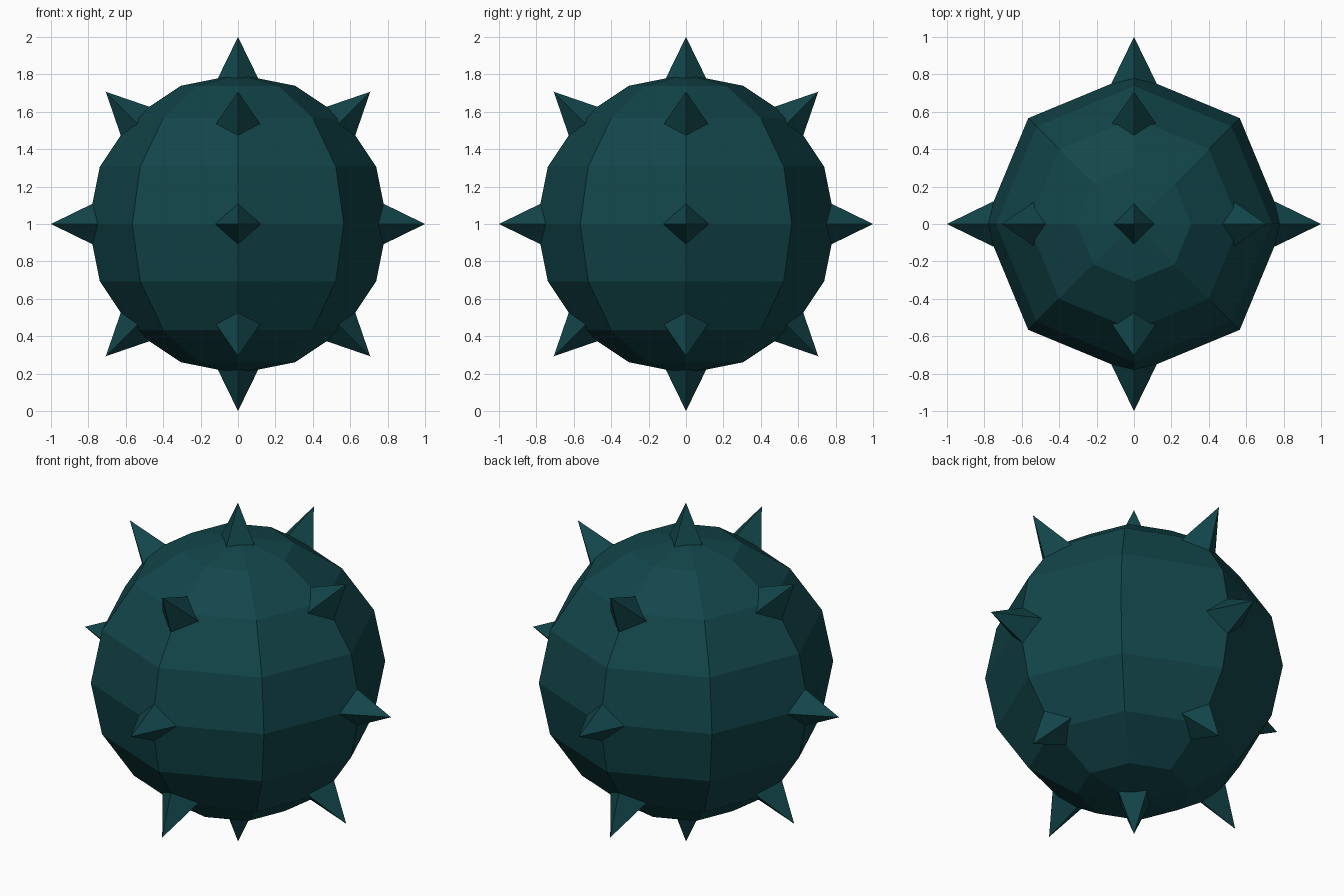
import bpy, bmesh
from math import radians
from mathutils import Matrix

if "Cube" in bpy.data.objects:
    bpy.data.objects.remove(bpy.data.objects["Cube"])

CENTRE = Matrix.Translation((0, 0, 1))
BODY_R, TIP_R = 0.8, 1.0
SPIKE_R, SPIKE_H = 0.122, 0.25

teal = bpy.data.materials.new("dark_teal")
teal.diffuse_color = (0.006, 0.06, 0.068, 1)
teal.use_nodes = True
teal.node_tree.nodes["Principled BSDF"].inputs["Base Color"].default_value = teal.diffuse_color


def finish(name, bm):
    mesh = bpy.data.meshes.new(name)
    bm.to_mesh(mesh)
    bm.free()
    mesh.materials.append(teal)
    obj = bpy.data.objects.new(name, mesh)
    bpy.context.collection.objects.link(obj)
    return obj


def spike(name, tilt, turn):
    """Four-sided spike leaning `tilt` degrees from +z, then turned about z."""
    place = (CENTRE @ Matrix.Rotation(radians(turn), 4, 'Z')
             @ Matrix.Rotation(radians(tilt), 4, 'Y')
             @ Matrix.Translation((0, 0, TIP_R - SPIKE_H / 2)))
    bm = bmesh.new()
    bmesh.ops.create_cone(bm, cap_ends=True, segments=4, radius1=SPIKE_R,
                          radius2=0, depth=SPIKE_H, matrix=place)
    bmesh.ops.remove_doubles(bm, verts=bm.verts, dist=1e-5)
    finish(name, bm)


# Round low-poly body
bm = bmesh.new()
bmesh.ops.create_uvsphere(bm, u_segments=8, v_segments=8, radius=BODY_R, matrix=CENTRE)
finish("body", bm)

# Pole spikes
spike("top_spike", 0, 0)
spike("bottom_spike", 180, 0)

# Three rings of four spikes
for ring, tilt in (("upper", 45), ("middle", 90), ("lower", 135)):
    for i in range(4):
        spike(f"{ring}_spike_{i + 1}", tilt, 90 * i)
